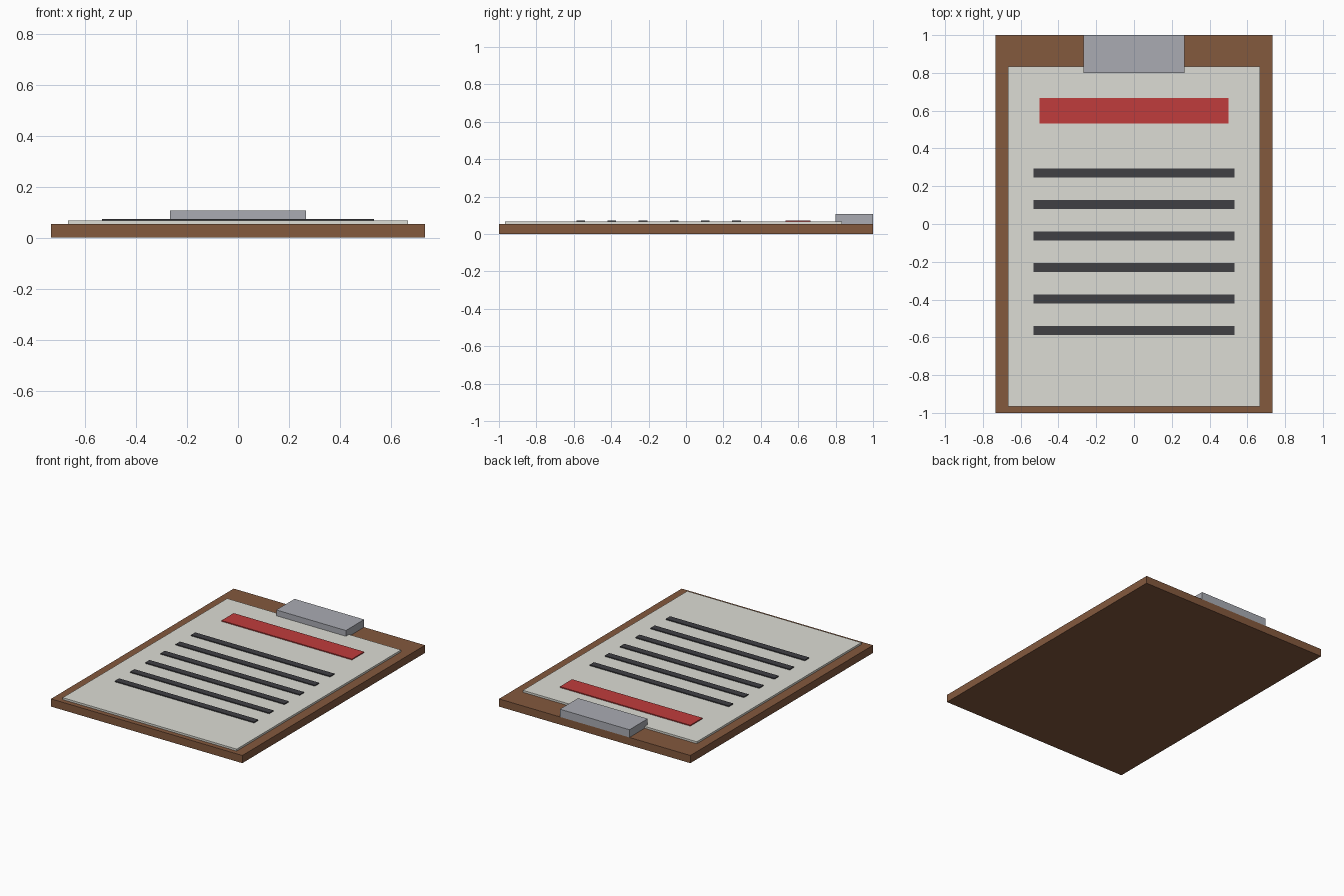
import bpy

if "Cube" in bpy.data.objects:
    bpy.data.objects.remove(bpy.data.objects["Cube"])


def material(name, rgb):
    m = bpy.data.materials.new(name)
    m.diffuse_color = (*rgb, 1)
    m.use_nodes = True
    m.node_tree.nodes["Principled BSDF"].inputs["Base Color"].default_value = m.diffuse_color
    return m


def box(name, x, y, z, mat):
    """Box from (min, max) ranges, with the scale applied."""
    bpy.ops.mesh.primitive_cube_add(size=1, location=[(a + b) / 2 for a, b in (x, y, z)])
    ob = bpy.context.object
    ob.name = name
    ob.scale = [b - a for a, b in (x, y, z)]
    bpy.ops.object.transform_apply(location=False, rotation=False, scale=True)
    ob.data.materials.append(mat)
    return ob


wood = material("wood", (0.23, 0.10, 0.048))
paper = material("paper", (0.72, 0.72, 0.66))
metal = material("metal", (0.40, 0.41, 0.45))
red = material("red", (0.53, 0.045, 0.045))
ink = material("ink", (0.05, 0.05, 0.057))

BOARD_TOP, PAPER_TOP, PRINT_TOP = 0.0533, 0.0667, 0.0733

# Backing board, sheet and clip
box("board", (-0.7333, 0.7333), (-1, 1), (0, BOARD_TOP), wood)
box("sheet", (-0.6667, 0.6667), (-0.9667, 0.8333), (BOARD_TOP, PAPER_TOP), paper)
box("clip", (-0.2667, 0.2667), (0.8, 1), (BOARD_TOP, 0.1067), metal)

# Heading bar and ruled lines
box("heading_bar", (-0.5, 0.5), (0.5333, 0.6667), (PAPER_TOP, PRINT_TOP), red)
for i in range(6):
    y = 0.27 - i / 6
    box(f"line_{i + 1}", (-0.5333, 0.5333), (y - 0.0233, y + 0.0233), (PAPER_TOP, PRINT_TOP), ink)
